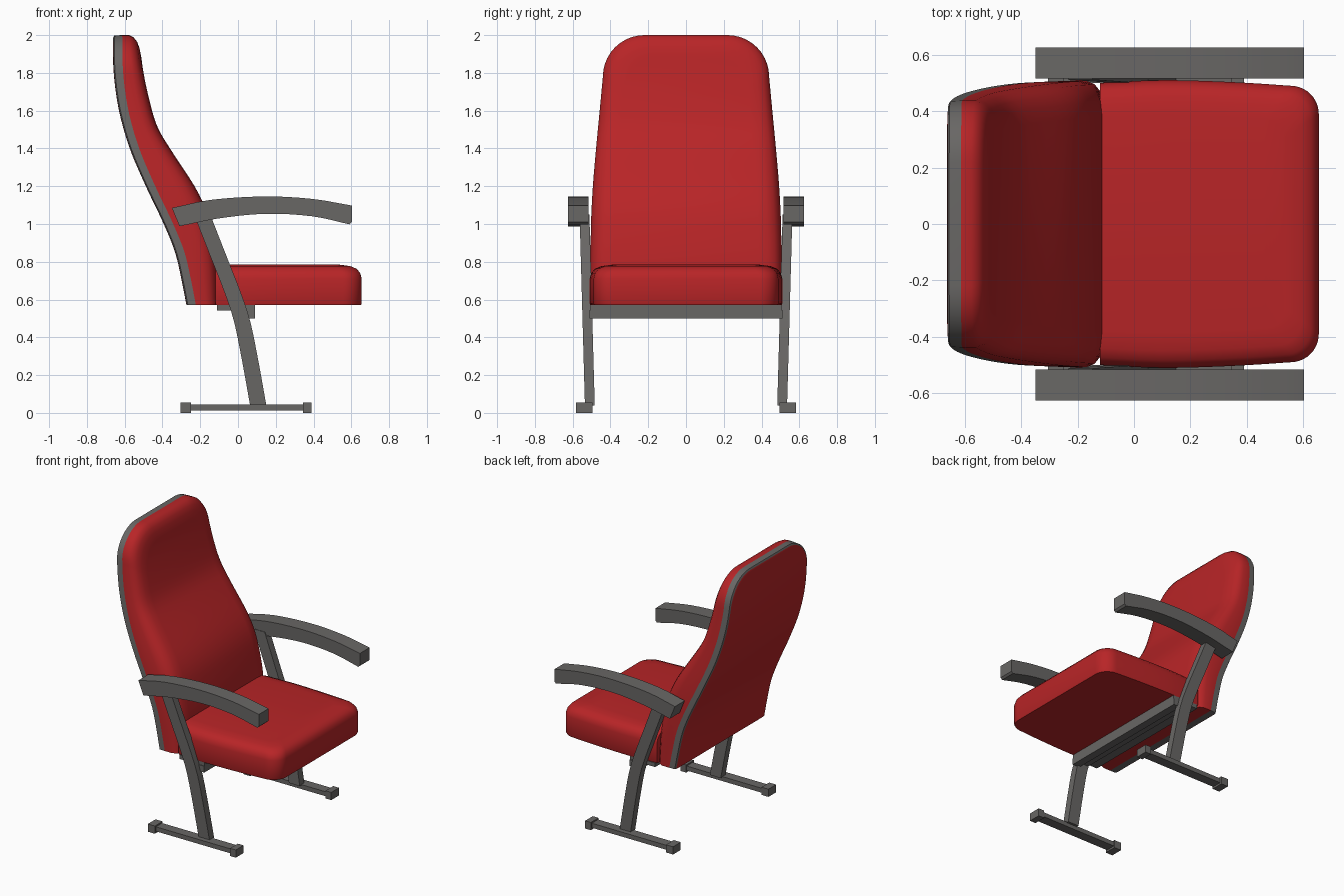
import bpy
import bmesh
import math

cube = bpy.data.objects.get("Cube")
if cube:
    bpy.data.objects.remove(cube, do_unlink=True)


def material(name, rgb):
    m = bpy.data.materials.new(name)
    m.use_nodes = True
    m.diffuse_color = (*rgb, 1)
    m.node_tree.nodes["Principled BSDF"].inputs["Base Color"].default_value = (*rgb, 1)
    return m


RED = material("red upholstery", (0.48, 0.018, 0.02))
GREY = material("grey frame", (0.14, 0.135, 0.13))


def finish(name, bm, mats, mirror=False, angle=35):
    """Turn a bmesh into a shaded object, optionally mirrored across y."""
    bmesh.ops.recalc_face_normals(bm, faces=bm.faces)
    mesh = bpy.data.meshes.new(name)
    bm.to_mesh(mesh)
    bm.free()
    for m in mats:
        mesh.materials.append(m)
    ob = bpy.data.objects.new(name, mesh)
    bpy.context.collection.objects.link(ob)
    bpy.ops.object.select_all(action="DESELECT")
    ob.select_set(True)
    bpy.context.view_layer.objects.active = ob
    bpy.ops.object.shade_smooth_by_angle(angle=math.radians(angle))
    if mirror:
        mod = ob.modifiers.new("Mirror", "MIRROR")
        mod.use_axis = (False, True, False)
    return ob


def curve(points):
    """Smooth function through (position, value) pairs."""
    def f(s):
        s = min(max(s, points[0][0]), points[-1][0])
        i = 0
        while i < len(points) - 2 and s > points[i + 1][0]:
            i += 1

        def slope(k):
            a, b = points[max(k - 1, 0)], points[min(k + 1, len(points) - 1)]
            return (b[1] - a[1]) / (b[0] - a[0])
        (s0, v0), (s1, v1) = points[i], points[i + 1]
        h = s1 - s0
        t = (s - s0) / h
        return ((2*t**3 - 3*t**2 + 1) * v0 + (t**3 - 2*t**2 + t) * h * slope(i)
                + (3*t**2 - 2*t**3) * v1 + (t**3 - t**2) * h * slope(i + 1))
    return f


def cushion(name, half, rings, place, mats, grey_rings=()):
    """Loft rings of a symmetric outline; half lists (half width, position)."""
    bm = bmesh.new()
    n = len(half)
    loops = []
    for ring in rings:
        right = [bm.verts.new(place(w, s, -1, ring)) for w, s in half]
        left = [bm.verts.new(place(w, s, 1, ring)) for w, s in half]
        loops.append(right + left[::-1])
    for k in range(len(loops) - 1):
        a, b = loops[k], loops[k + 1]
        for i in range(2 * n):
            j = (i + 1) % (2 * n)
            f = bm.faces.new((a[i], a[j], b[j], b[i]))
            f.material_index = 1 if k in grey_rings else 0
    for loop in (loops[0], loops[-1]):
        for i in range(n - 1):
            bm.faces.new((loop[i], loop[i + 1], loop[-2 - i], loop[-1 - i]))
    return finish(name, bm, mats)


def corner(w, s, r, steps=10):
    """Rounded corner ending the half outline."""
    return [(w - r + r * math.cos(a), s - r + r * math.sin(a))
            for a in (math.pi / 2 * i / steps for i in range(steps + 1))]


# Backrest: curved pad with a grey edge band and red rear panel
BOTTOM, TOP = 0.57, 2.0
rear = curve([(0.57, -0.265), (0.7, -0.29), (0.85, -0.325), (1.0, -0.385), (1.2, -0.48),
              (1.4, -0.565), (1.6, -0.622), (1.8, -0.65), (2.0, -0.655)])
front = curve([(0.57, -0.105), (0.8, -0.115), (1.0, -0.15), (1.1, -0.18), (1.2, -0.23),
               (1.4, -0.36), (1.5, -0.42), (1.6, -0.455), (1.8, -0.5), (2.0, -0.525)])
width = curve([(0.57, 0.508), (1.0, 0.503), (1.2, 0.493), (1.4, 0.476), (1.6, 0.457), (1.78, 0.44)])
levels = [BOTTOM + (1.76 - BOTTOM) * i / 26 for i in range(27)]
back_half = [(width(z), z) for z in levels] + corner(0.44, TOP, 0.22)


def place_back(w, z, side, ring):
    depth, shift, inset = ring
    w *= 1 - inset / 0.5
    z = BOTTOM + (z - BOTTOM) * (1 - inset / (TOP - BOTTOM))
    x0, x1 = rear(z), front(z)
    return (x0 + (x1 - x0) * depth + shift, side * w, z)


cushion("backrest", back_half,
        [(0, -0.008, 0.03), (0, -0.006, 0.012), (0, 0, 0.002), (0, 0.042, 0), (0.6, 0, 0),
         (0.78, 0, 0.012), (0.9, 0, 0.035), (0.97, 0, 0.07), (1, 0, 0.12)],
        place_back, [RED, GREY], grey_rings=(1, 2))

# Seat cushion
SEAT_BACK, SEAT_FRONT = -0.12, 0.655
side = curve([(-0.12, 0.5), (0.1, 0.51), (0.35, 0.503), (0.56, 0.49)])
seat_half = [(side(x), x) for x in (SEAT_BACK + 0.075 * i for i in range(9))]
seat_half += corner(0.49, SEAT_FRONT, 0.1)


def place_seat(w, x, side_sign, ring):
    z, inset = ring
    x = SEAT_BACK + (x - SEAT_BACK) * (1 - inset / (SEAT_FRONT - SEAT_BACK))
    return (x, side_sign * w * (1 - inset / 0.5), z)


cushion("seat_cushion", seat_half,
        [(0.57, 0.004), (0.58, 0), (0.71, 0), (0.74, 0.008), (0.763, 0.027),
         (0.777, 0.06), (0.785, 0.12)], place_seat, [RED])


def box(name, x, y, z, mirror=False):
    bm = bmesh.new()
    bmesh.ops.create_cube(bm, size=1)
    for v in bm.verts:
        v.co = [lo + (hi - lo) * (c + 0.5) for c, (lo, hi) in zip(v.co, (x, y, z))]
    return finish(name, bm, [GREY], mirror)


def bar(name, pairs, middle, thickness):
    """Bent bar given as pairs of (x, z) edge points, mirrored to both sides."""
    bm = bmesh.new()
    rows = []
    for a, b in pairs:
        rows.append([bm.verts.new((x, middle(z) + s * thickness / 2, z))
                     for x, z, s in ((*a, -1), (*a, 1), (*b, 1), (*b, -1))])
    for p, q in zip(rows, rows[1:]):
        for i in range(4):
            j = (i + 1) % 4
            bm.faces.new((p[i], p[j], q[j], q[i]))
    bm.faces.new(rows[0])
    bm.faces.new(rows[-1])
    return finish(name, bm, [GREY], mirror=True)


# Armrests
arm_top = curve([(-0.35, 1.085), (-0.15, 1.127), (0.15, 1.146), (0.4, 1.132), (0.6, 1.098)])
arm_low = curve([(-0.31, 0.988), (-0.1, 1.03), (0.15, 1.054), (0.4, 1.04), (0.59, 0.998)])
arm_pairs = []
for i in range(15):
    t = i / 14
    xt, xb = -0.35 + 0.95 * t, -0.31 + 0.9 * t
    arm_pairs.append(((xt, arm_top(xt)), (xb, arm_low(xb))))
arm_pairs.append(((0.603, 1.097), (0.603, 1.01)))
bar("armrests", arm_pairs, lambda z: 0.57, 0.11)

# Legs rising from the floor bars to the armrests
leg_centre = curve([(0.04, 0.107), (0.3, 0.06), (0.5, 0.018), (0.65, -0.033), (0.82, -0.1), (1.05, -0.19)])
leg_pairs = []
for i in range(15):
    z = 0.04 + 1.01 * i / 14
    x = leg_centre(z)
    leg_pairs.append(((x - 0.043, z), (x + 0.043, z)))
bar("legs", leg_pairs, lambda z: 0.508 + 0.028 * z, 0.052)

# Floor bars with end blocks
box("floor_bars", (-0.3, 0.385), (0.5, 0.57), (0.013, 0.045), mirror=True)
for label, x in (("rear", (-0.305, -0.25)), ("front", (0.345, 0.39))):
    box(label + "_feet", x, (0.495, 0.582), (0, 0.055), mirror=True)

# Cross members under the seat
box("under_seat_plate", (-0.11, 0.09), (-0.505, 0.505), (0.543, 0.572))
box("cross_beam", (0.035, 0.09), (-0.51, 0.51), (0.5, 0.545))
box("cross_beam_flange", (-0.03, 0.04), (-0.51, 0.51), (0.525, 0.545))
